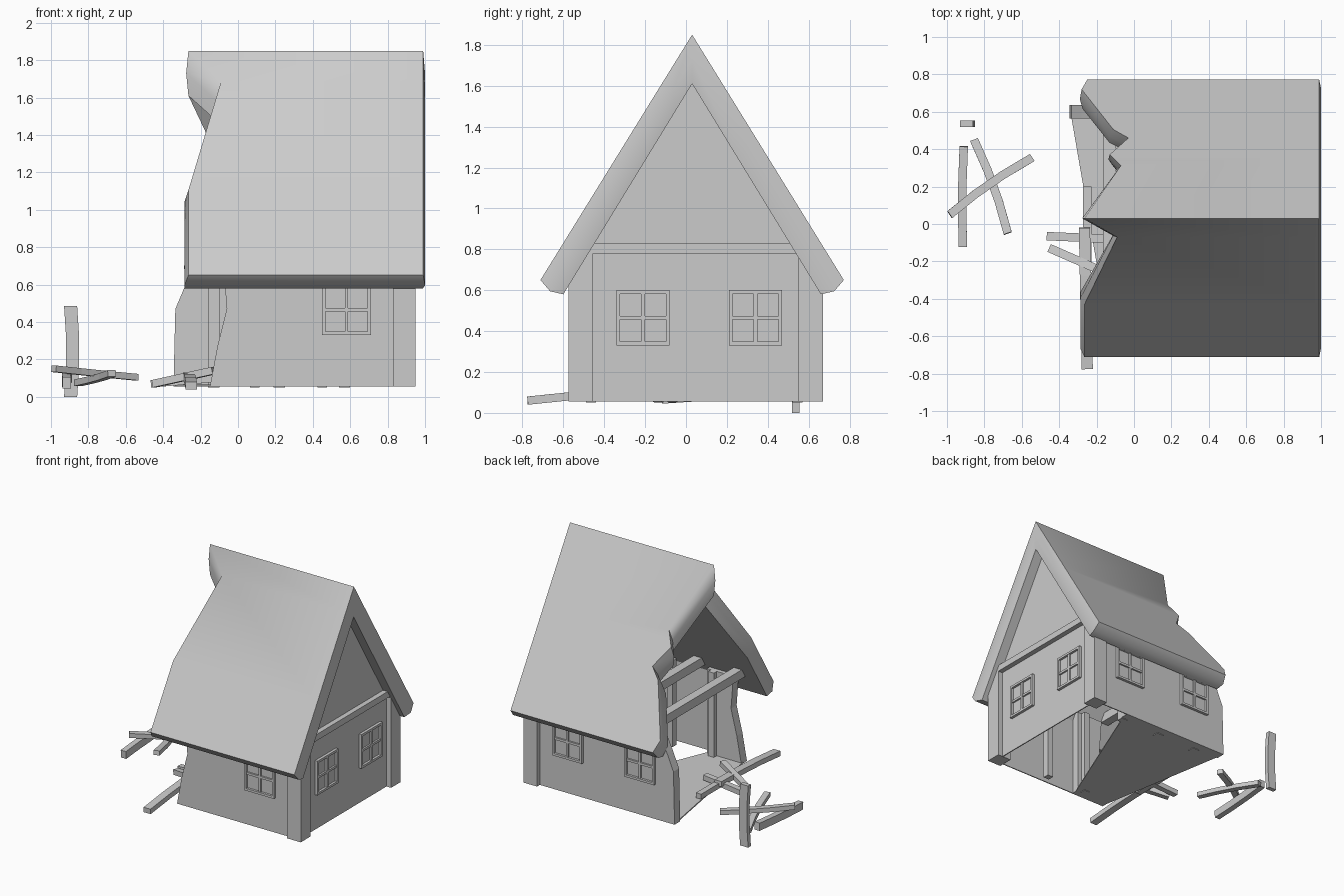
import bpy, bmesh, math
from mathutils import Vector

if "Cube" in bpy.data.objects:
    bpy.data.objects.remove(bpy.data.objects["Cube"])


def finish(name, bm):
    bmesh.ops.recalc_face_normals(bm, faces=bm.faces)
    me = bpy.data.meshes.new(name)
    bm.to_mesh(me)
    bm.free()
    ob = bpy.data.objects.new(name, me)
    bpy.context.collection.objects.link(ob)
    return ob


def smooth(ob, deg):
    bpy.ops.object.select_all(action="DESELECT")
    bpy.context.view_layer.objects.active = ob
    ob.select_set(True)
    bpy.ops.object.shade_smooth_by_angle(angle=math.radians(deg))


def add_box(bm, lo, hi):
    r = bmesh.ops.create_cube(bm, size=1)
    for v in r["verts"]:
        v.co = Vector([(lo[i] + hi[i]) / 2 + v.co[i] * (hi[i] - lo[i]) for i in range(3)])


def box(name, lo, hi):
    bm = bmesh.new()
    add_box(bm, lo, hi)
    return finish(name, bm)


def extrude(name, pts, vec):
    """Flat outline given as 3D points, pushed along vec."""
    bm = bmesh.new()
    f = bm.faces.new([bm.verts.new(p) for p in pts])
    r = bmesh.ops.extrude_face_region(bm, geom=[f])
    bmesh.ops.translate(bm, vec=vec, verts=[g for g in r["geom"] if isinstance(g, bmesh.types.BMVert)])
    return finish(name, bm)


def plank(name, p, q, w=0.05, h=0.045, bend=(0, 0, 0)):
    """Slightly bent broken timber from p to q."""
    p, q = Vector(p), Vector(q)
    d = (q - p).normalized()
    side = d.cross(Vector((0, 0, 1)) if abs(d.z) < 0.8 else Vector((0, 1, 0))).normalized()
    up = side.cross(d)
    bm = bmesh.new()
    rings = []
    for t, k in ((0, 0), (0.33, 0.9), (0.66, 0.9), (1, 0)):
        c = p.lerp(q, t) + Vector(bend) * k
        rings.append([bm.verts.new(c + side * w / 2 * a + up * h / 2 * b)
                      for a, b in ((-1, -1), (1, -1), (1, 1), (-1, 1))])
    for r, s in zip(rings, rings[1:]):
        for i in range(4):
            j = (i + 1) % 4
            bm.faces.new((r[i], r[j], s[j], s[i]))
    bm.faces.new(rings[0])
    bm.faces.new(rings[-1])
    return finish(name, bm)


# thick roof: stations (slope fraction, outer left edge x, inner left edge x)
YC = 0.03
front = [(0, -0.265, -0.265), (0.135, -0.09, -0.11), (0.62, -0.265, -0.285), (1, -0.265, -0.285)]
back = [(0, -0.265, -0.265), (0.38, -0.07, -0.08), (0.46, -0.13, -0.12), (0.58, -0.03, -0.05),
        (0.64, -0.11, -0.13), (0.93, -0.28, -0.275), (1, -0.25, -0.26)]
bm = bmesh.new()
for sgn, stations in ((-1, front), (1, back)):
    rows = []
    for t, x, xi in stations:
        yo, zo, yi, zi = 0.742 * t, 1.85 - 1.2 * t, 0.63 * t, 1.61 - 1.03 * t
        xm = (x + xi) / 2 - 0.012
        co = [(x, yo, zo), (0.99, yo, zo), (1.0, (yo + yi) / 2, (zo + zi) / 2),
              (0.988, yi, zi), (xi, yi, zi), (xm, (yo + yi) / 2, (zo + zi) / 2)]
        if t == 1:
            co[2], co[5] = (1.0, 0.695, 0.595), (xm, 0.695, 0.595)
        rows.append([bm.verts.new((a, YC + sgn * b, c)) for a, b, c in co])
    for r, s in zip(rows, rows[1:]):
        for i in range(6):
            j = (i + 1) % 6
            bm.faces.new((r[i], r[j], s[j], s[i]))
    e = rows[-1]
    bm.faces.new((e[0], e[1], e[2], e[5]))
    bm.faces.new((e[5], e[2], e[3], e[4]))
bmesh.ops.remove_doubles(bm, verts=bm.verts, dist=0.0005)
smooth(finish("roof", bm), 57)

# thin wall shells, thickened near the broken left ends
Z0, ZT = 0.055, 0.73
front_edge = [(-0.08, ZT), (-0.06, 0.47), (-0.11, 0.27), (-0.15, Z0)]
back_edge = [(-0.22, ZT), (-0.28, 0.6), (-0.335, 0.47), (-0.345, Z0)]
for name, edge, y, s, x_in in (("front_wall", front_edge, -0.545, 1, 0.15), ("back_wall", back_edge, 0.635, -1, 0.6)):
    for part, x1, th in (("", 0.905, 0.008), ("_thick_end", x_in, 0.07)):
        extrude(name + part, [(x, y, z) for x, z in edge + [(x1, Z0), (x1, ZT)]], (0, s * th, 0))
gable = [(-0.545, Z0), (0.635, Z0), (0.635, 0.7), (YC, 1.68), (-0.545, 0.7)]
extrude("gable_wall", [(0.91, y, z) for y, z in gable], (-0.008, 0, 0))
# remaining piece of floor
extrude("floor", [(-0.15, -0.5, Z0), (0.15, -0.5, Z0), (0.6, 0.6, Z0), (-0.34, 0.6, Z0)], (0, 0, 0.01))

# corner posts and gable beam
for n, y, top in (("front", -0.575, 0.78), ("back", 0.55, 0.78)):
    box(n + "_corner_post", (0.83, y, 0.055), (0.95, y + 0.12, top))
box("gable_beam", (0.87, -0.49, 0.78), (0.95, 0.55, 0.83))

# inner studs and tie beams
for i, x in enumerate((0.57, 0.22, -0.13)):
    box(f"back_stud_{i}", (x - 0.03, 0.52, 0.05), (x + 0.03, 0.57, 0.73))
    box(f"tie_beam_{i}", (x - 0.035, -0.5, 0.74), (x + 0.035, 0.58, 0.81))
for i, x in enumerate((0.45, 0.09)):
    box(f"front_stud_{i}", (x - 0.025, -0.49, 0.05), (x + 0.025, -0.44, 0.73))


def window(name, c, axis, sgn):
    """Four-pane window; c is the wall-surface centre, axis the wall normal."""
    bm = bmesh.new()
    W, H = 0.13, 0.135

    def bar(u0, u1, v0, v1, d):
        lo, hi = [0, 0, c[2] + v0], [0, 0, c[2] + v1]
        o = 1 - axis
        lo[o], hi[o] = c[o] + u0, c[o] + u1
        lo[axis], hi[axis] = sorted((c[axis] - sgn * 0.004, c[axis] + sgn * d))
        add_box(bm, lo, hi)
    b = 0.018
    for s in (-1, 1):
        bar(*sorted((s * W, s * (W - b))), -H, H, 0.022)
        bar(-W + b, W - b, *sorted((s * H, s * (H - b))), 0.022)
    bar(-0.009, 0.009, -H + b, H - b, 0.018)
    bar(-W + b, W - b, -0.009, 0.009, 0.0175)
    bar(-W + b, W - b, -H + b, H - b, 0.004)
    finish(name, bm)


window("front_window", (0.58, -0.545, 0.465), 1, -1)
for i, x in enumerate((0.58, -0.05)):
    window(f"back_window_{i}", (x, 0.635, 0.465), 1, 1)
for i, y in enumerate((-0.21, 0.34)):
    window(f"side_window_{i}", (0.91, y, 0.465), 0, 1)

# fallen timbers
plank("upright_timber", (-0.895, 0.537, 0.0), (-0.895, 0.537, 0.485), 0.07, 0.035, (0.012, 0, 0))
plank("timber_a", (-0.915, -0.12, 0.075), (-0.91, 0.415, 0.11), 0.045, 0.06, (-0.006, 0, 0))
plank("timber_b", (-0.855, 0.45, 0.075), (-0.675, -0.05, 0.125), 0.045, 0.035, (0.015, 0, 0))
plank("timber_c", (-0.985, 0.05, 0.15), (-0.545, 0.355, 0.105), 0.045, 0.035, (-0.01, 0.01, 0))
plank("timber_d", (-0.465, -0.065, 0.07), (-0.11, -0.08, 0.1), 0.045, 0.04)
plank("timber_e", (-0.45, -0.13, 0.07), (-0.13, -0.27, 0.14), 0.045, 0.04)
plank("timber_f", (-0.25, -0.775, 0.06), (-0.265, -0.02, 0.11), 0.06, 0.04, (0, 0, 0.01))
plank("timber_g", (-0.25, -0.25, 0.09), (-0.25, 0.2, 0.09), 0.045, 0.04)
